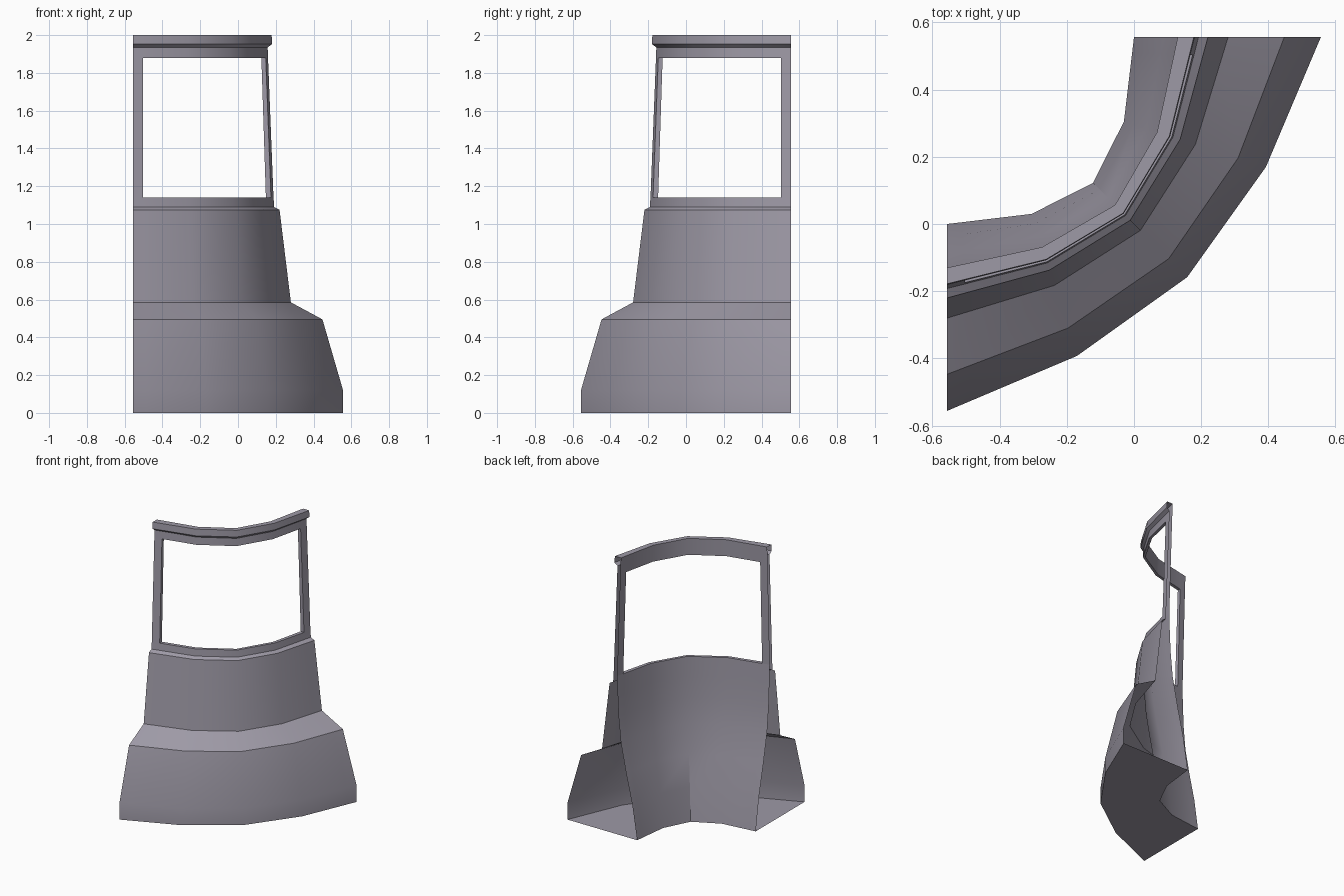
import bpy, bmesh, math

if "Cube" in bpy.data.objects:
    bpy.data.objects.remove(bpy.data.objects["Cube"])

HALF = 0.556
POST = 0.18      # share of the end segment taken by a window post

stone = bpy.data.materials.new("dark_grey_violet")
stone.diffuse_color = (0.34, 0.32, 0.38, 1.0)
stone.use_nodes = True
stone.node_tree.nodes["Principled BSDF"].inputs["Base Color"].default_value = stone.diffuse_color


def section(d):
    """Plan polyline of the curved corner, d = outward offset at its ends."""
    end = (-HALF, -d)
    p1 = (-0.305 + 0.243 * d, 0.03 - 0.76 * d)
    m = -0.122 + 0.504 * d
    post = tuple(a + POST * (b - a) for a, b in zip(end, p1))
    half = [end, post, p1]
    # mirrored across the diagonal
    return half + [(m, -m)] + [(-y, -x) for x, y in reversed(half)]


def sweep(name, profile, window=None):
    """Sweep an open (offset, height) profile round the corner.
    window = pair of profile segments (outer, inner) pierced between the posts."""
    bm = bmesh.new()
    rows = [[bm.verts.new((x, y, z)) for x, y in section(d)] for d, z in profile]
    cols = len(rows[0])
    for j in range(len(rows) - 1):
        for i in range(cols - 1):
            if window and j in window and 1 <= i < cols - 2:
                continue
            bm.faces.new((rows[j][i], rows[j][i + 1], rows[j + 1][i + 1], rows[j + 1][i]))
    if window:
        o, n = window
        out_lo, out_hi, in_hi, in_lo = rows[o], rows[o + 1], rows[n], rows[n + 1]
        # sill and head of the opening
        for i in range(1, cols - 2):
            bm.faces.new((out_lo[i], out_lo[i + 1], in_lo[i + 1], in_lo[i]))
            bm.faces.new((out_hi[i + 1], out_hi[i], in_hi[i], in_hi[i + 1]))
        # jambs
        a, b = 1, cols - 2
        bm.faces.new((out_hi[a], out_lo[a], in_lo[a], in_hi[a]))
        bm.faces.new((out_lo[b], out_hi[b], in_hi[b], in_lo[b]))
    me = bpy.data.meshes.new(name)
    bm.to_mesh(me)
    bm.free()
    me.materials.append(stone)
    ob = bpy.data.objects.new(name, me)
    bpy.context.collection.objects.link(ob)
    bpy.ops.object.select_all(action='DESELECT')
    ob.select_set(True)
    bpy.context.view_layer.objects.active = ob
    bpy.ops.object.shade_smooth_by_angle(angle=math.radians(32))
    return ob


# Lower wall: inner curve down, underside, stepped outer face up (ends stay open)
sweep("lower_wall", [
    (0.160, 1.14), (0.155, 1.0), (0.148, 0.85), (0.130, 0.67), (0.088, 0.46),
    (0.038, 0.24), (0.0, 0.0),
    (0.556, 0.0), (0.556, 0.12), (0.447, 0.495), (0.28, 0.585),
    (0.22, 1.075), (0.192, 1.09),
])

# Window frame with top lip
sweep("window_frame", [
    (0.192, 1.09), (0.188, 1.14), (0.159, 1.88), (0.157, 1.935),
    (0.181, 1.953), (0.178, 2.0), (0.13, 2.0), (0.135, 1.88), (0.160, 1.14),
], window=(1, 7))
